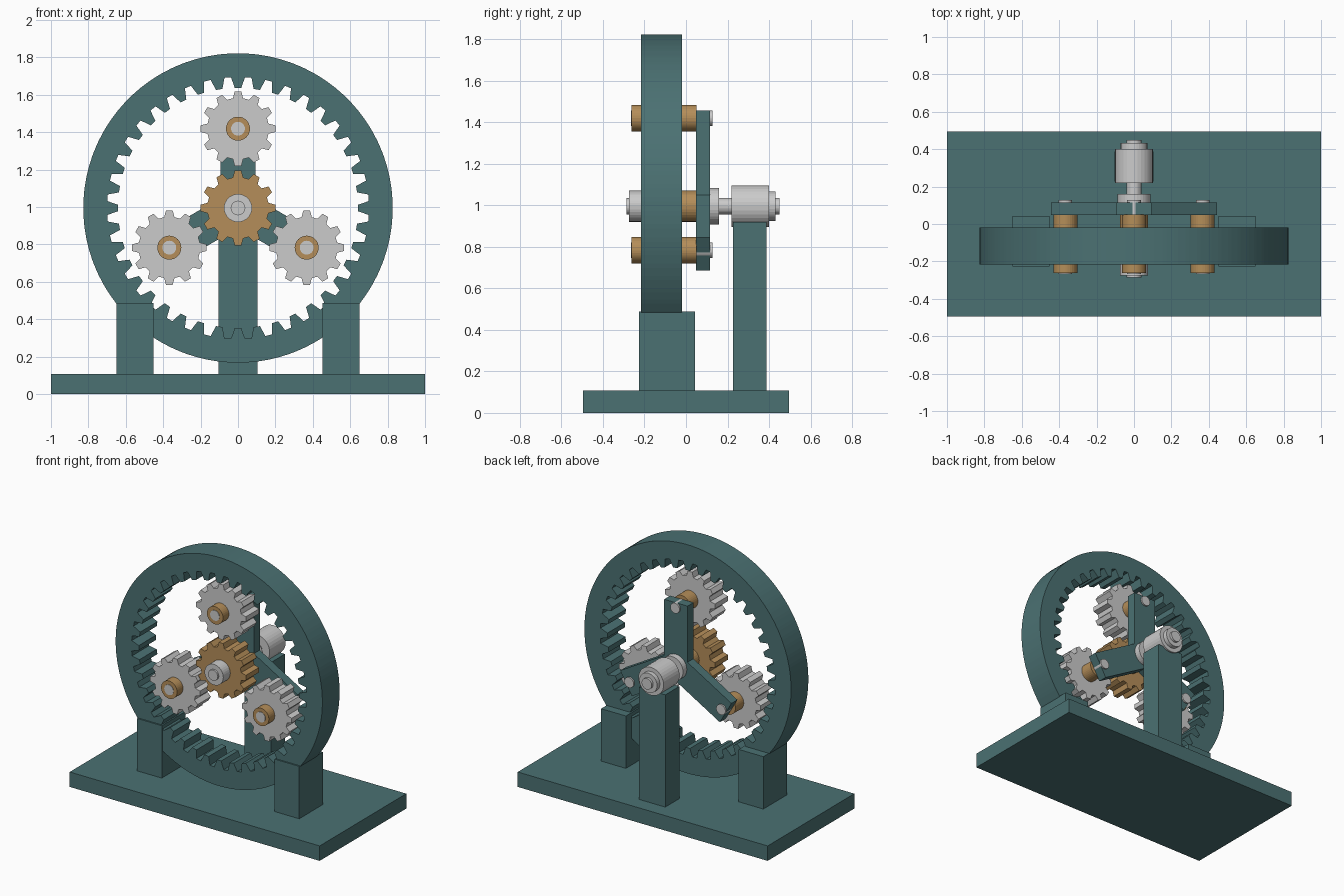
import bpy, bmesh
from math import sin, cos, pi

if "Cube" in bpy.data.objects:
    bpy.data.objects.remove(bpy.data.objects["Cube"])

CZ = 0.995          # height of the gear axis
ORBIT = 0.424       # planet distance from the axis


def material(name, rgb):
    m = bpy.data.materials.new(name)
    m.diffuse_color = (*rgb, 1)
    m.use_nodes = True
    m.node_tree.nodes["Principled BSDF"].inputs["Base Color"].default_value = m.diffuse_color
    return m


TEAL = material("teal_paint", (0.07, 0.165, 0.17))
BRASS = material("brass", (0.46, 0.27, 0.1))


def finish(bm, name, mat):
    bmesh.ops.recalc_face_normals(bm, faces=bm.faces)
    me = bpy.data.meshes.new(name)
    bm.to_mesh(me)
    bm.free()
    ob = bpy.data.objects.new(name, me)
    bpy.context.collection.objects.link(ob)
    if mat:
        me.materials.append(mat)
    return ob


def box(name, x0, x1, y0, y1, z0, z1, mat=None):
    bm = bmesh.new()
    bmesh.ops.create_cube(bm, size=1)
    for v in bm.verts:
        v.co = ((x0 + x1) / 2 + v.co.x * (x1 - x0),
                (y0 + y1) / 2 + v.co.y * (y1 - y0),
                (z0 + z1) / 2 + v.co.z * (z1 - z0))
    return finish(bm, name, mat)


def prism(name, outer, y0, y1, cx=0, cz=CZ, mat=None, inner=None):
    """Extrude an x-z outline along y; inner is an optional matching hole."""
    bm = bmesh.new()

    def loop(pts, y):
        return [bm.verts.new((cx + x, y, cz + z)) for x, z in pts]

    def bridge(a, b):
        for i in range(len(a)):
            j = (i + 1) % len(a)
            bm.faces.new((a[i], a[j], b[j], b[i]))

    a, b = loop(outer, y0), loop(outer, y1)
    bridge(a, b)
    if inner:
        c, d = loop(inner, y0), loop(inner, y1)
        bridge(c, d)
        bridge(a, c)
        bridge(b, d)
    else:
        bm.faces.new(a)
        bm.faces.new(b)
    return finish(bm, name, mat)


def polar(r, a):
    return r * sin(a), r * cos(a)


def cyl(name, r, y0, y1, cx=0, cz=CZ, mat=None, n=32):
    return prism(name, [polar(r, 2 * pi * i / n) for i in range(n)], y0, y1, cx, cz, mat)


def tooth_angles(n, profile, phase=0):
    """Repeat one tooth's (fraction, radius) points around the circle."""
    return [(2 * pi * (i + f + phase) / n, r) for i in range(n) for f, r in profile]


def gear(name, n, tip, root, cx, cz, mat=None, phase=0):
    prof = [(-0.32, root), (-0.17, tip), (0.17, tip), (0.32, root)]
    pts = [polar(r, a) for a, r in tooth_angles(n, prof, phase)]
    return prism(name, pts, -0.195, -0.045, cx, cz, mat)


# Base plate and posts
box("base_plate", -1, 1, -0.495, 0.495, 0, 0.108, TEAL)
for s, side in ((-1, "left"), (1, "right")):
    box(f"{side}_ring_support", s * 0.55 - 0.099, s * 0.55 + 0.099, -0.227, 0.043, 0.1, 0.487, TEAL)
box("bearing_post", -0.105, 0.105, 0.227, 0.387, 0.1, 0.92, TEAL)

# Internal-tooth ring gear
ring = tooth_angles(40, [(-0.34, 0.7), (-0.17, 0.642), (0.17, 0.642), (0.34, 0.7)])
prism("ring_gear", [polar(0.827, a) for a, r in ring], -0.217, -0.02, mat=TEAL,
      inner=[polar(r, a) for a, r in ring])

# Sun gear, its hub and shaft
gear("sun_gear", 12, 0.2, 0.165, 0, CZ, BRASS)
cyl("sun_hub", 0.075, -0.2, 0.05, mat=BRASS)
cyl("sun_collar", 0.075, -0.275, -0.19)
cyl("sun_shaft", 0.039, -0.287, 0.06)

# Planet gears, hubs, pins and carrier arms
for k in range(3):
    a = k * 2 * pi / 3
    px, pz = polar(ORBIT, a)
    pz += CZ
    gear(f"planet_gear_{k}", 12, 0.2, 0.165, px, pz)
    cyl(f"planet_hub_{k}", 0.064, -0.263, 0.05, px, pz, BRASS)
    cyl(f"planet_pin_{k}", 0.037, -0.266, 0.127, px, pz)
    corners = [(-0.093, 0), (-0.093, 0.46), (0.093, 0.46), (0.093, 0)]
    prism(f"carrier_arm_{k}", [(x * cos(a) + z * sin(a), z * cos(a) - x * sin(a)) for x, z in corners],
          0.048, 0.116, mat=TEAL)

# Output shaft with carrier flange, bearing and end cap
cyl("carrier_flange", 0.088, 0.11, 0.16)
cyl("output_shaft", 0.04, 0.1, 0.45)
cyl("output_bearing", 0.101, 0.218, 0.4)
cyl("shaft_end_cap", 0.071, 0.39, 0.432)
